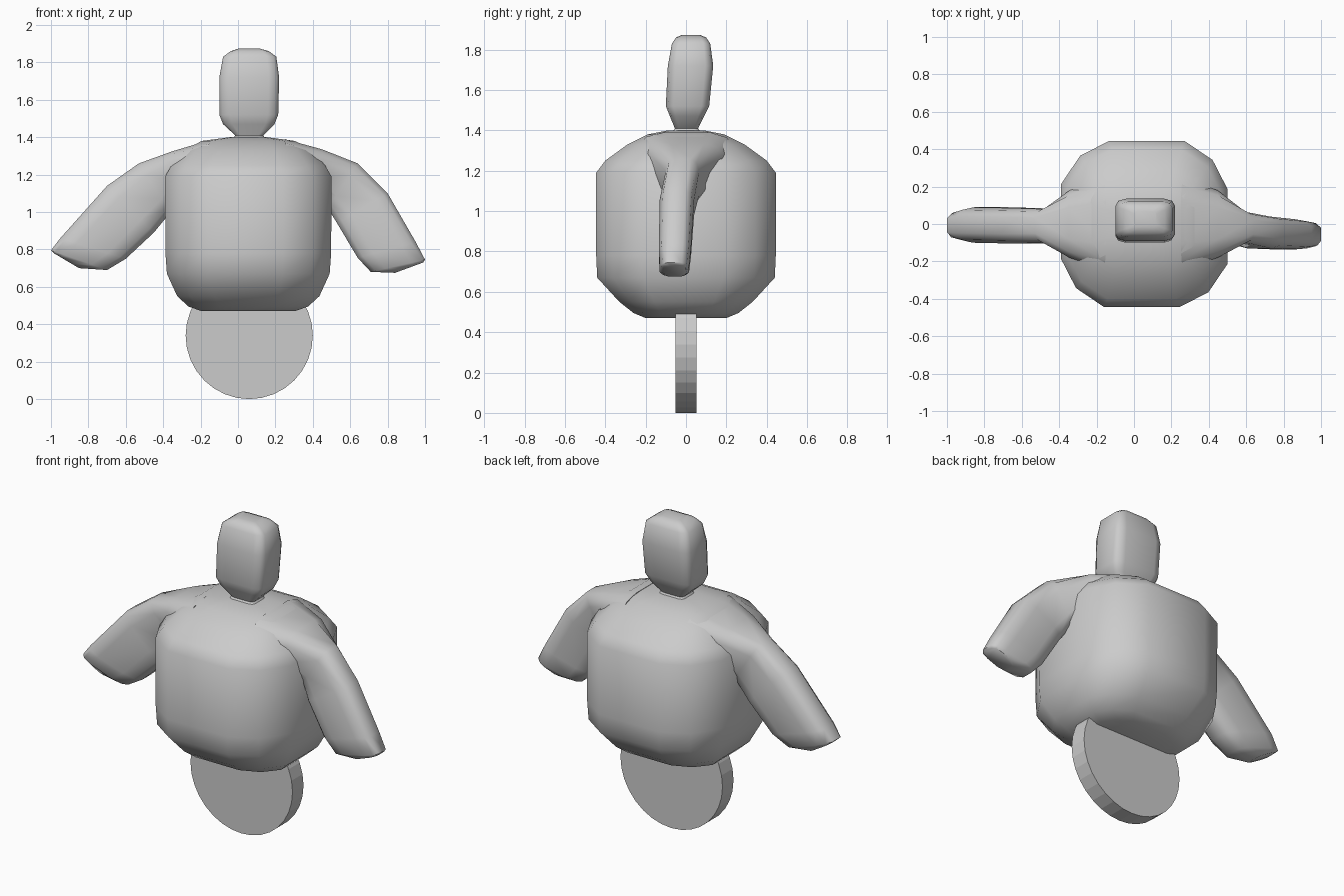
import bpy
import math
from mathutils import Vector

if "Cube" in bpy.data.objects:
    bpy.data.objects.remove(bpy.data.objects["Cube"], do_unlink=True)

grey = bpy.data.materials.new("plain grey")
grey.use_nodes = True
COLOUR = (0.6, 0.6, 0.6, 1)
grey.diffuse_color = COLOUR
grey.node_tree.nodes["Principled BSDF"].inputs["Base Color"].default_value = COLOUR


def section(corner):
    """Closed outline of a unit square with chamfered corners, from one corner."""
    pts = []
    for k in range(4):
        for a, b in corner:
            for _ in range(k):
                a, b = -b, a
            pts.append((a, b))
    return pts


def loft(name, rings, corner, angle=50):
    """Skin a row of rings, each given as (centre, half axis u, half axis v)."""
    outline = section(corner)
    n = len(outline)
    verts = [c + u * a + v * b for c, u, v in rings for a, b in outline]
    faces = [(r * n + i, r * n + (i + 1) % n, (r + 1) * n + (i + 1) % n, (r + 1) * n + i)
             for r in range(len(rings) - 1) for i in range(n)]
    faces += [tuple(range(n))[::-1], tuple(range(len(verts) - n, len(verts)))]
    mesh = bpy.data.meshes.new(name)
    mesh.from_pydata(verts, [], faces)
    mesh.materials.append(grey)
    obj = bpy.data.objects.new(name, mesh)
    bpy.context.collection.objects.link(obj)
    bpy.ops.object.select_all(action="DESELECT")
    obj.select_set(True)
    bpy.context.view_layer.objects.active = obj
    bpy.ops.object.mode_set(mode="EDIT")
    bpy.ops.mesh.select_all(action="SELECT")
    bpy.ops.mesh.normals_make_consistent(inside=False)
    bpy.ops.object.mode_set(mode="OBJECT")
    bpy.ops.object.shade_smooth_by_angle(angle=math.radians(angle))
    return obj


def level(z, x0, x1, y0, y1):
    """Horizontal ring from its extents."""
    return (Vector(((x0 + x1) / 2, (y0 + y1) / 2, z)),
            Vector(((x1 - x0) / 2, 0, 0)), Vector((0, (y1 - y0) / 2, 0)))


def limb(top, low, y0, y1):
    """Upright ring across an arm from its upper and lower points."""
    a, b = Vector((top[0], 0, top[1])), Vector((low[0], 0, low[1]))
    return ((a + b) / 2 + Vector((0, (y0 + y1) / 2, 0)), (a - b) / 2,
            Vector((0, (y1 - y0) / 2, 0)))


# Torso: a heavily chamfered block
torso_levels = [(0.47, 0.25, 0.2), (0.495, 0.32, 0.26), (0.55, 0.38, 0.33), (0.67, 0.435, 0.44),
                (0.78, 0.443, 0.445), (1.19, 0.445, 0.445), (1.25, 0.41, 0.4),
                (1.33, 0.34, 0.29), (1.38, 0.25, 0.19), (1.4, 0.1, 0.09)]
loft("torso", [level(z, 0.055 - hx, 0.055 + hx, -hy, hy) for z, hx, hy in torso_levels],
     [(1, 0.42), (0.82, 0.77), (0.48, 1)])

# Head on a pinched neck
loft("head", [level(1.36, -0.05, 0.17, -0.09, 0.09), level(1.41, -0.015, 0.135, -0.055, 0.06),
              level(1.47, -0.08, 0.195, -0.08, 0.09), level(1.52, -0.1, 0.215, -0.1, 0.115),
              level(1.72, -0.1, 0.22, -0.09, 0.135), level(1.83, -0.08, 0.205, -0.07, 0.12),
              level(1.86, -0.04, 0.165, -0.05, 0.1), level(1.873, 0, 0.12, -0.02, 0.07)],
     [(1, 0.65), (0.9, 0.9), (0.65, 1)])

# Arms growing out of the shoulders, each with its own pose
arm_corner = [(1, 0.5), (0.82, 0.85), (0.45, 1)]
loft("right_arm", [limb((-0.15, 1.385), (-0.2, 1.1), -0.24, 0.24),
                   limb((-0.35, 1.325), (-0.33, 1.12), -0.18, 0.18),
                   limb((-0.53, 1.26), (-0.36, 1.0), -0.1, 0.08),
                   limb((-0.7, 1.14), (-0.45, 0.89), -0.105, 0.085),
                   limb((-0.95, 0.86), (-0.6, 0.75), -0.1, 0.09),
                   limb((-1.0, 0.795), (-0.7, 0.69), -0.085, 0.07),
                   limb((-0.985, 0.78), (-0.85, 0.7), -0.06, 0.05)], arm_corner)
loft("left_arm", [limb((0.25, 1.39), (0.3, 1.1), -0.24, 0.24),
                  limb((0.45, 1.335), (0.44, 1.12), -0.18, 0.18),
                  limb((0.64, 1.26), (0.48, 1.02), -0.1, 0.065),
                  limb((0.8, 1.1), (0.53, 0.94), -0.13, 0.04),
                  limb((0.95, 0.84), (0.64, 0.755), -0.135, 0.025),
                  limb((1.0, 0.745), (0.71, 0.68), -0.13, 0.015),
                  limb((0.99, 0.73), (0.84, 0.675), -0.11, 0.0)], arm_corner)

# Single wheel below the torso
bpy.ops.mesh.primitive_cylinder_add(vertices=32, radius=0.34, depth=0.105,
                                    location=(0.06, 0, 0.34),
                                    rotation=(math.pi / 2, 0, 0))
wheel = bpy.context.object
wheel.name = "wheel"
wheel.data.materials.append(grey)
